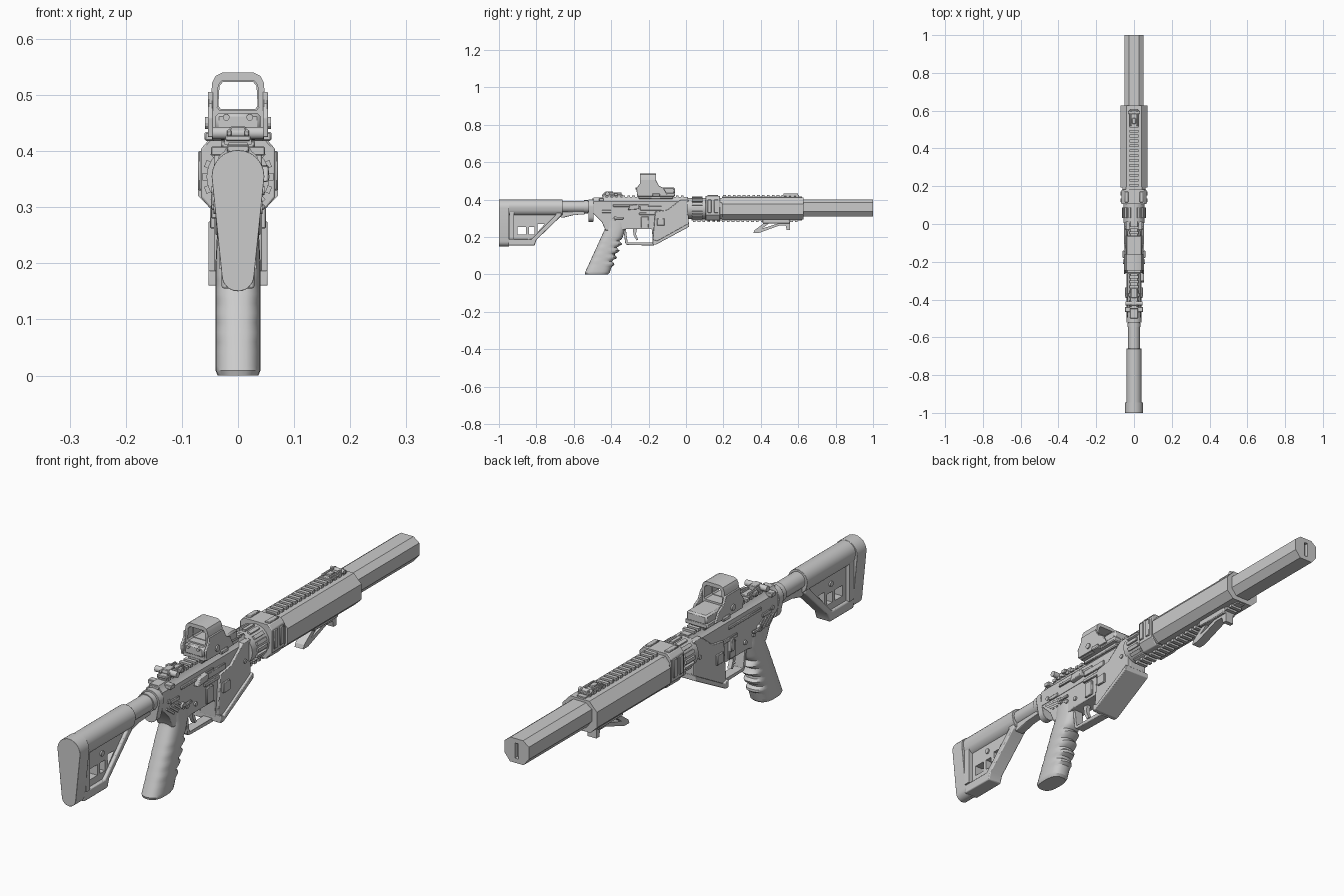
import bpy, bmesh
from math import sin, cos, pi, radians
from mathutils import Matrix

if "Cube" in bpy.data.objects:
    bpy.data.objects.remove(bpy.data.objects["Cube"])

SIDE = Matrix(((0, 0, 1, 0), (1, 0, 0, 0), (0, 1, 0, 0), (0, 0, 0, 1)))    # (y,z) drawn, extruded in x
FRONT = Matrix(((1, 0, 0, 0), (0, 0, -1, 0), (0, 1, 0, 0), (0, 0, 0, 1)))  # (x,z) drawn, extruded in y


def finish(name, bm):
    bmesh.ops.remove_doubles(bm, verts=bm.verts, dist=1e-5)
    bmesh.ops.recalc_face_normals(bm, faces=bm.faces)
    me = bpy.data.meshes.new(name)
    bm.to_mesh(me)
    bm.free()
    ob = bpy.data.objects.new(name, me)
    bpy.context.collection.objects.link(ob)
    return ob


def plate(name, outlines, a, b, basis=SIDE, bevel=0.0):
    """Filled outline (later outlines are holes) extruded from a to b."""
    cu = bpy.data.curves.new(name, 'CURVE')
    cu.dimensions, cu.fill_mode = '2D', 'BOTH'
    for pts in outlines:
        sp = cu.splines.new('POLY')
        sp.points.add(len(pts) - 1)
        for p, (u, v) in zip(sp.points, pts):
            p.co = (u, v, 0, 1)
        sp.use_cyclic_u = True
    cu.extrude = abs(b - a) / 2
    tmp = bpy.data.objects.new(name + "_curve", cu)
    bpy.context.collection.objects.link(tmp)
    me = bpy.data.meshes.new_from_object(tmp.evaluated_get(bpy.context.evaluated_depsgraph_get()))
    bpy.data.objects.remove(tmp)
    bm = bmesh.new()
    bm.from_mesh(me)
    mid = (a + b) / 2 if basis is SIDE else -(a + b) / 2
    bm.transform(basis @ Matrix.Translation((0, 0, mid)))
    ob = finish(name, bm)
    if bevel:
        m = ob.modifiers.new("bevel", 'BEVEL')
        m.width, m.segments, m.limit_method, m.angle_limit = bevel, 2, 'ANGLE', radians(40)
    return ob


def sym(pts):
    return pts + [(-x, z) for x, z in reversed(pts)]


def boxes(name, spans, bevel=0.0):
    """One object from boxes given as (x0,x1,y0,y1,z0,z1)."""
    bm = bmesh.new()
    for x0, x1, y0, y1, z0, z1 in spans:
        bmesh.ops.create_cube(bm, size=1, matrix=Matrix.Translation(((x0+x1)/2, (y0+y1)/2, (z0+z1)/2))
                              @ Matrix.Diagonal((x1-x0, y1-y0, z1-z0, 1)))
    ob = finish(name, bm)
    if bevel:
        ob.modifiers.new("bevel", 'BEVEL').width = bevel
    return ob


def both(x0, x1, *r):
    return [(x0, x1, *r), (-x1, -x0, *r)]


def cyl(name, axis, c, r, length, n=24):
    rot = Matrix.Rotation(pi/2, 4, 'X' if axis == 'y' else 'Y')
    bm = bmesh.new()
    bmesh.ops.create_cone(bm, cap_ends=True, segments=n, radius1=r, radius2=r, depth=length,
                          matrix=Matrix.Translation(c) @ rot)
    return finish(name, bm)


def hull(z1, r1, z2, r2, n=12):
    return [(r1*cos(pi*i/n), z1 + r1*sin(pi*i/n)) for i in range(n+1)] + \
           [(r2*cos(pi+pi*i/n), z2 + r2*sin(pi+pi*i/n)) for i in range(n+1)]


def rail(name, y0, y1, z, up=1, w=.024, pitch=.026):
    spans = [(-w*.7, w*.7, y0, y1, min(z, z+.007*up), max(z, z+.007*up))]
    for i in range(int((y1 - y0)/pitch)):
        y = y0 + (i + .25)*pitch
        spans.append((-w, w, y, y + pitch*.55, min(z+.004*up, z+.015*up), max(z+.004*up, z+.015*up)))
    boxes(name, spans)


# Stock: butt pad, tube housing, skeleton side panel and frame bars
plate("butt_pad", [hull(.355, .047, .179, .029)], -1, -.945, FRONT, .006)
plate("stock_housing", [hull(.361, .040, .352, .038)], -.95, -.66, FRONT, .003)
plate("stock_panel", [[(-.95, .335), (-.665, .335), (-.67, .315), (-.81, .18), (-.95, .18)],
                      [(-.90, .215), (-.855, .215), (-.855, .255), (-.90, .255)],
                      [(-.84, .215), (-.81, .215), (-.81, .255), (-.84, .255)],
                      [(-.795, .225), (-.755, .27), (-.795, .27)]], -.017, .017)
plate("stock_diagonal", [[(-.665, .345), (-.665, .315), (-.80, .185), (-.81, .155), (-.95, .155), (-.95, .19),
                          (-.825, .19), (-.695, .32), (-.695, .345)]], -.029, .029, bevel=.004)
plate("stock_inner_frame", [[(-.945, .335), (-.92, .335), (-.92, .19), (-.945, .19)]], -.033, .033)
cyl("stock_pin", 'x', (-.83, .0, .288), .001, .01).location.y = 0
cyl("stock_button", 'x', (0, -.83, .288), .010, .045, 12)
plate("stock_lever", [[(-.67, .335), (-.54, .338), (-.54, .322), (-.60, .318), (-.65, .305), (-.67, .305)]],
      -.017, .017, bevel=.002)
bpy.data.objects.remove(bpy.data.objects["stock_pin"])

# Buffer tube with its rings
cyl("buffer_tube", 'y', (0, -.58, .362), .031, .2)
cyl("castle_nut", 'y', (0, -.535, .362), .035, .022, 16)
plate("end_plate", [hull(.362, .040, .312, .03)], -.522, -.495, FRONT, .002)

# Receiver, magazine well and its flared lip
plate("upper_receiver", [sym([(.018, .412), (.024, .40), (.035, .39), (.035, .33)])], -.495, .012, FRONT)
plate("lower_receiver", [[(-.50, .372), (.012, .355), (.015, .27), (-.16, .172), (-.178, .175), (-.182, .242),
                          (-.32, .242), (-.35, .235), (-.43, .235), (-.45, .28), (-.485, .315), (-.50, .33)]],
      -.033, .033, bevel=.003)
plate("magazine_well", [[(-.165, .335), (-.10, .345), (-.03, .40), (.014, .40), (.014, .265), (-.17, .17),
                         (-.178, .19)]], -.043, .043, bevel=.003)
plate("well_lip", [[(-.178, .188), (-.178, .160), (-.160, .160), (.016, .255), (.016, .275), (-.155, .180)]],
      -.053, .053, bevel=.002)
boxes("receiver_details",
      both(.030, .041, -.39, -.20, .362, .374)
      + both(.030, .040, -.25, -.125, .318, .332)
      + both(.040, .050, -.155, -.115, .262, .300)
      + both(.030, .039, -.45, -.40, .330, .345)
      + both(.030, .040, -.24, -.20, .25, .31)
      + [(.03, .041, -.245, -.13, .342, .365), (-.048, -.03, -.22, -.20, .28, .325)], .002)
for k in range(4):
    for s in (-1, 1):
        y = -.475 + k*.022
        plate(f"receiver_groove_{k}_{s}", [[(y, .318), (y+.045, .285), (y+.052, .290), (y+.007, .323)]],
              s*.032 - .005, s*.032 + .005)
for i, (y, z) in enumerate([(-.46, .345), (-.30, .275), (-.35, .285), (-.02, .33)]):
    cyl(f"receiver_pin_{i}", 'x', (0, y, z), .008, .078 if i < 3 else .094, 12)
cyl("selector_axis", 'x', (0, -.38, .30), .012, .088, 16)
boxes("selector_lever", both(.038, .047, -.385, -.335, .295, .306), .002)
plate("forward_assist", [[(-.31, .345), (-.25, .35), (-.25, .375), (-.30, .372)]], .03, .054, bevel=.003)
boxes("charging_handle", [(-.02, .02, -.50, -.42, .398, .41), (-.048, .048, -.465, -.44, .392, .408)], .002)
rail("receiver_rail", -.45, .01, .408)

# Trigger group
plate("trigger_guard", [[(-.335, .245), (-.322, .245), (-.312, .170), (-.17, .170), (-.17, .155), (-.316, .158),
                         (-.325, .168)]], -.018, .018, bevel=.002)
plate("trigger", [[(-.285, .245), (-.262, .245), (-.268, .215), (-.255, .185), (-.265, .182), (-.280, .21)]],
      -.008, .008)

# Pistol grip: lofted rounded sections with finger grooves along the front
bm = bmesh.new()
rings = []
N, S = 24, 34
for i in range(S + 1):
    z = .29*i/S
    t = min(z/.245, 1)
    rear, front = -.545 + .112*t, -.412 + .09*t
    if .045 < z < .19:
        front += .011*sin((z - .045)/.036*2*pi)
    hw = .040 if z < .2 else .040 - .05*(z - .2)
    k = .9 if i == 0 else 1
    c, d = (rear + front)/2, (front - rear)/2
    ring = []
    for j in range(N):
        a = 2*pi*j/N
        sx, sy = sin(a), cos(a)
        ring.append(bm.verts.new((hw*k*abs(sx)**.75*(1 if sx > 0 else -1),
                                  c + d*k*abs(sy)**.75*(1 if sy > 0 else -1), z)))
    rings.append(ring)
for r0, r1 in zip(rings, rings[1:]):
    for j in range(N):
        bm.faces.new((r0[j], r0[(j+1) % N], r1[(j+1) % N], r1[j]))
bm.faces.new(rings[0])
bm.faces.new(rings[-1])
finish("pistol_grip", bm)

# Holographic sight: base, window hood, side guards, battery block
boxes("sight_base", [(-.046, .046, -.26, -.06, .418, .436), (-.030, .030, -.255, -.07, .405, .42)], .003)
boxes("sight_block", [(-.042, .042, -.185, -.06, .43, .466), (-.040, .040, -.262, -.17, .43, .468)], .006)
plate("sight_hood", [sym([(.050, .425), (.050, .475), (.046, .522), (.040, .534), (.028, .540)]),
                     sym([(.033, .473), (.037, .478), (.035, .518), (.028, .526)])], -.245, -.16, FRONT)
plate("sight_inner_frame", [sym([(.044, .46), (.042, .525), (.034, .532)]),
                            sym([(.031, .475), (.035, .481), (.033, .516), (.027, .523)])], -.215, -.205, FRONT)
guard = [(-.262, .425), (-.265, .46), (-.247, .485), (-.247, .505), (-.16, .505), (-.145, .475), (-.12, .462),
         (-.10, .425)]
for s in (-1, 1):
    plate(f"sight_guard_{s}", [guard], s*.049 - .0045, s*.049 + .0045, bevel=.002)
    cyl(f"sight_screw_{s}", 'x', (s*.052, -.20, .45), .011, .014, 12)
    cyl(f"sight_button_{s}", 'y', (s*.021, -.263, .46), .006, .012, 12)
boxes("sight_clamp", both(.040, .060, -.18, -.14, .418, .434), .003)

# Folded rear and front sights
boxes("rear_sight", [(-.022, .022, -.45, -.34, .418, .428), (-.014, .014, -.43, -.39, .426, .444)]
      + both(.012, .020, -.44, -.345, .426, .438) + both(.02, .032, -.385, -.365, .42, .436), .002)
cyl("rear_sight_knob", 'x', (0, -.42, .432), .011, .09, 16)
boxes("front_sight", [(-.024, .024, .515, .605, .418, .426), (-.010, .010, .53, .56, .424, .434)]
      + both(.012, .020, .52, .60, .424, .434), .002)
cyl("front_sight_pin", 'x', (0, .59, .426), .008, .056, 12)

# Barrel nut with teeth around it, then the collar
cyl("barrel_nut", 'y', (0, .06, .354), .056, .11, 32)
bm = bmesh.new()
for i in range(16):
    bmesh.ops.create_cube(bm, size=1, matrix=Matrix.Translation((0, .06, .354)) @ Matrix.Rotation(2*pi*i/16, 4, 'Y')
                          @ Matrix.Translation((0, 0, .056)) @ Matrix.Diagonal((.013, .055, .014, 1)))
finish("barrel_nut_teeth", bm)
octo = [(.040, .411), (.071, .378), (.071, .320), (.044, .294)]
plate("collar", [sym([(.052, .42), (.066, .404), (.066, .318), (.044, .29)])], .105, .182, FRONT, .003)
boxes("collar_clamps", both(.06, .071, .115, .135, .33, .40) + both(.06, .071, .15, .172, .33, .40)
      + both(.03, .05, .115, .172, .415, .425), .002)
plate("collar_band", [sym([(.042, .41), (.062, .385), (.062, .32), (.04, .297)])], .178, .195, FRONT)

# Octagonal handguard with top and bottom rails
plate("handguard", [sym(octo)], .192, .628, FRONT)
rail("handguard_top_rail", .192, .62, .409)
rail("handguard_bottom_rail", .03, .62, .296, -1)

# Suppressor: chamfered body with a vertical slot in the muzzle face
can = sym([(.026, .402), (.050, .384), (.050, .338), (.028, .311)])
plate("suppressor", [can], .60, .985, FRONT)
plate("suppressor_muzzle", [can, sym([(.008, .385), (.008, .328)])], .985, 1.0, FRONT)

# Angled foregrip with its forward stop
plate("foregrip", [[(.36, .222), (.365, .236), (.43, .284), (.555, .284), (.555, .238), (.538, .238),
                    (.533, .262), (.50, .262), (.39, .222)],
                   [(.405, .245), (.49, .272), (.445, .274)]], -.018, .018)
boxes("foregrip_mount", [(-.028, .028, .41, .555, .272, .296)], .003)

# Smooth rounded parts while keeping hard edges
for ob in bpy.context.collection.objects:
    ob.select_set(True)
    bpy.context.view_layer.objects.active = ob
bpy.ops.object.shade_smooth_by_angle(angle=radians(28))
